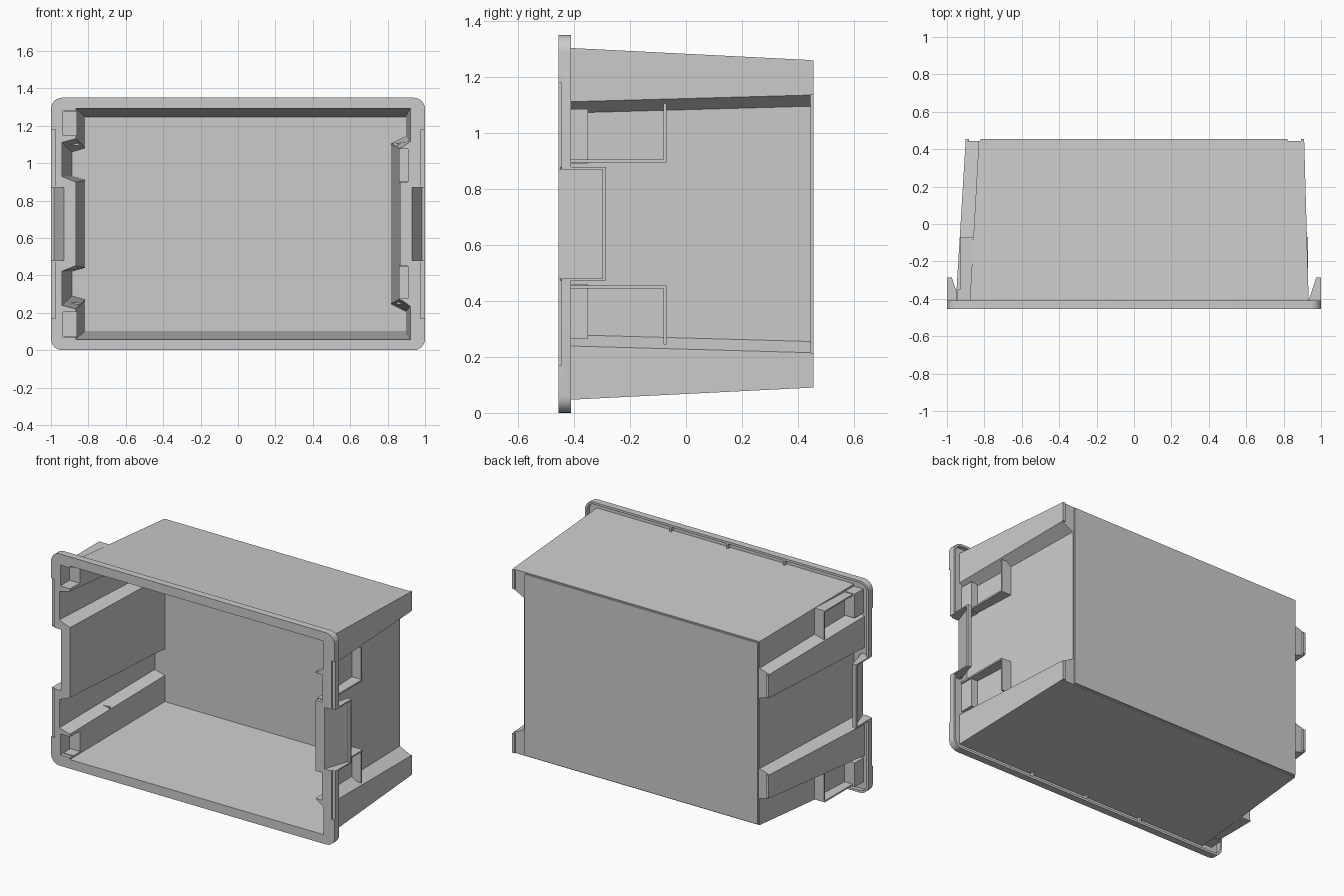
import bpy, bmesh, math
from mathutils import Vector

if "Cube" in bpy.data.objects:
    bpy.data.objects.remove(bpy.data.objects["Cube"])

MID = 0.675  # mid height; w below means distance from it


def loft(name, rings):
    """Solid skinned through rings of 3D points, capped at both ends."""
    bm = bmesh.new()
    loops = [[bm.verts.new(p) for p in r] for r in rings]
    n = len(loops[0])
    for a, b in zip(loops, loops[1:]):
        for i in range(n):
            j = (i + 1) % n
            bm.faces.new((a[i], a[j], b[j], b[i]))
    bm.faces.new(loops[0])
    bm.faces.new(loops[-1][::-1])
    bmesh.ops.recalc_face_normals(bm, faces=bm.faces)
    me = bpy.data.meshes.new(name)
    bm.to_mesh(me)
    bm.free()
    ob = bpy.data.objects.new(name, me)
    bpy.context.collection.objects.link(ob)
    return ob


def ring(pts, y):
    return [(x, y, MID + w) for x, w in pts]


def box(name, x, y, w):
    pts = [(x[0], w[0]), (x[1], w[0]), (x[1], w[1]), (x[0], w[1])]
    return loft(name, [ring(pts, y[0]), ring(pts, y[1])])


def span(s, a, b):
    return tuple(sorted((s * a, s * b)))


def cut(ob, cutters):
    for c in cutters:
        m = ob.modifiers.new("cut", 'BOOLEAN')
        m.operation, m.solver, m.object = 'DIFFERENCE', 'EXACT', c
    bpy.context.view_layer.update()
    me = bpy.data.meshes.new_from_object(
        ob.evaluated_get(bpy.context.evaluated_depsgraph_get()))
    ob.modifiers.clear()
    ob.data = me


def mirrored(half):
    return half + [(x, -w) for x, w in reversed(half)]


def inset(pts, d):
    """Mitred inward offset of a counter-clockwise outline."""
    out, n = [], len(pts)
    for i in range(n):
        a, b, c = (Vector(pts[k % n]) for k in (i - 1, i, i + 1))
        u, v = (b - a).normalized(), (c - b).normalized()
        nu, nv = Vector((-u.y, u.x)), Vector((-v.y, v.x))
        out.append(tuple(b + (nu + nv) * d / (1 + nu.dot(nv))))
    return out


def rounded(hx, hw, r, steps=6):
    pts = []
    for k, (sx, sw) in enumerate([(1, 1), (-1, 1), (-1, -1), (1, -1)]):
        for i in range(steps + 1):
            a = math.pi / 2 * (k + i / steps)
            pts.append((sx * (hx - r) + r * math.cos(a),
                        sw * (hw - r) + r * math.sin(a)))
    return pts


# Tapered shell: two channels bulge out on the left, one wide recess on the right
front = mirrored([(.88, .395), (.935, .435), (.935, .63), (-.88, .63),
                  (-.88, .465), (-.955, .445), (-.955, .245), (-.88, .215)])
back = mirrored([(.83, .42), (.91, .46), (.91, .585), (-.83, .585),
                 (-.83, .415), (-.9, .395), (-.9, .245), (-.83, .225)])
front_in, back_in = inset(front, .013), inset(back, .013)
shell = loft("shell", [ring(back_in, .43), ring(front_in, -.453),
                       ring(front, -.453), ring(back, .445)])

# Rim plate and its hanging skirt
outer = rounded(1, MID, .06)
rim = loft("rim_plate", [ring(outer, -.455), ring(outer, -.437)])
skirt_in = inset(outer, .014)
skirt = loft("rim_skirt", [ring(outer, -.437), ring(outer, -.41)])
skirt_hole = loft("skirt_cutter", [ring(skirt_in, -.5), ring(skirt_in, -.3)])
opening = loft("opening_cutter", [ring(front_in, -.5), ring(front_in, -.4)])

# Cutters for the handle gaps and the shallow steps on the rim ends
gaps = [box("handle_cutter", span(s, .93, 1.1), (-.5, -.3), (-.195, .195)) for s in (1, -1)]
steps = [box("step_cutter", span(s, .977, 1.1), (-.5, -.445), (-.505, .505)) for s in (1, -1)]

# Corner pockets with trays and L-shaped ribs behind them
pockets = []
for s in (1, -1):
    for side, x_out, w0, w1 in ((1, .91, .225, .40), (-1, .935, .472, .605)):
        p = box("pocket_cutter", span(side, .82, x_out), (-.5, -.36), span(s, w0, w1))
        tray = box("pocket_tray", span(side, .866, x_out + .01), (-.45, -.35),
                   span(s, w0 - .01, w1 + .01))
        cut(tray, [p])
        pockets.append(p)
        wl = w0 if side > 0 else w1
        box("long_rib", span(side, .86, .93), (-.43, -.07), span(s, wl - .005, wl + .005))
        ends = (w0, .43) if side > 0 else (.42, w1)
        box("end_rib", span(side, .85, .925), (-.08, -.07), span(s, *ends))

cut(rim, [opening] + gaps + steps + pockets)
cut(skirt, [skirt_hole] + gaps)
cut(shell, pockets)
for c in [opening, skirt_hole] + gaps + steps + pockets:
    bpy.data.objects.remove(c)

# Slanted handle plates with end cheeks
plate = [(.93, -.455), (.985, -.298), (1, -.298), (1, -.285), (.975, -.285), (.918, -.455)]
cheek = [(.93, -.455), (1, -.445), (1, -.285), (.975, -.285)]
for s in (1, -1):
    for name, prof, w0, w1 in (("handle_plate", plate, -.197, .197),
                               ("handle_cheek", cheek, .195, .203),
                               ("handle_cheek", cheek, -.203, -.195)):
        loft(name, [[(s * x, y, MID + w) for x, y in prof] for w in (w0, w1)])

# Raised base panel, foot lips and small rim ribs
box("base_panel", (-.822, .822), (.435, .455), (-.578, .578))
for s in (1, -1):
    box("left_foot_lip", (-.9, -.882), (.44, .455), span(s, .25, .39))
    box("right_foot_lip", (.892, .91), (.44, .455), span(s, .462, .584))
    for x in (-.4, 0, .4):
        box("rim_rib", (x - .006, x + .006), (-.44, -.415), span(s, .622, .665))

# Smooth only the rounded rim corners
for ob in bpy.context.collection.objects:
    if ob.name.startswith("rim_"):
        bpy.ops.object.select_all(action='DESELECT')
        ob.select_set(True)
        bpy.context.view_layer.objects.active = ob
        bpy.ops.object.shade_smooth_by_angle(angle=math.radians(30))
